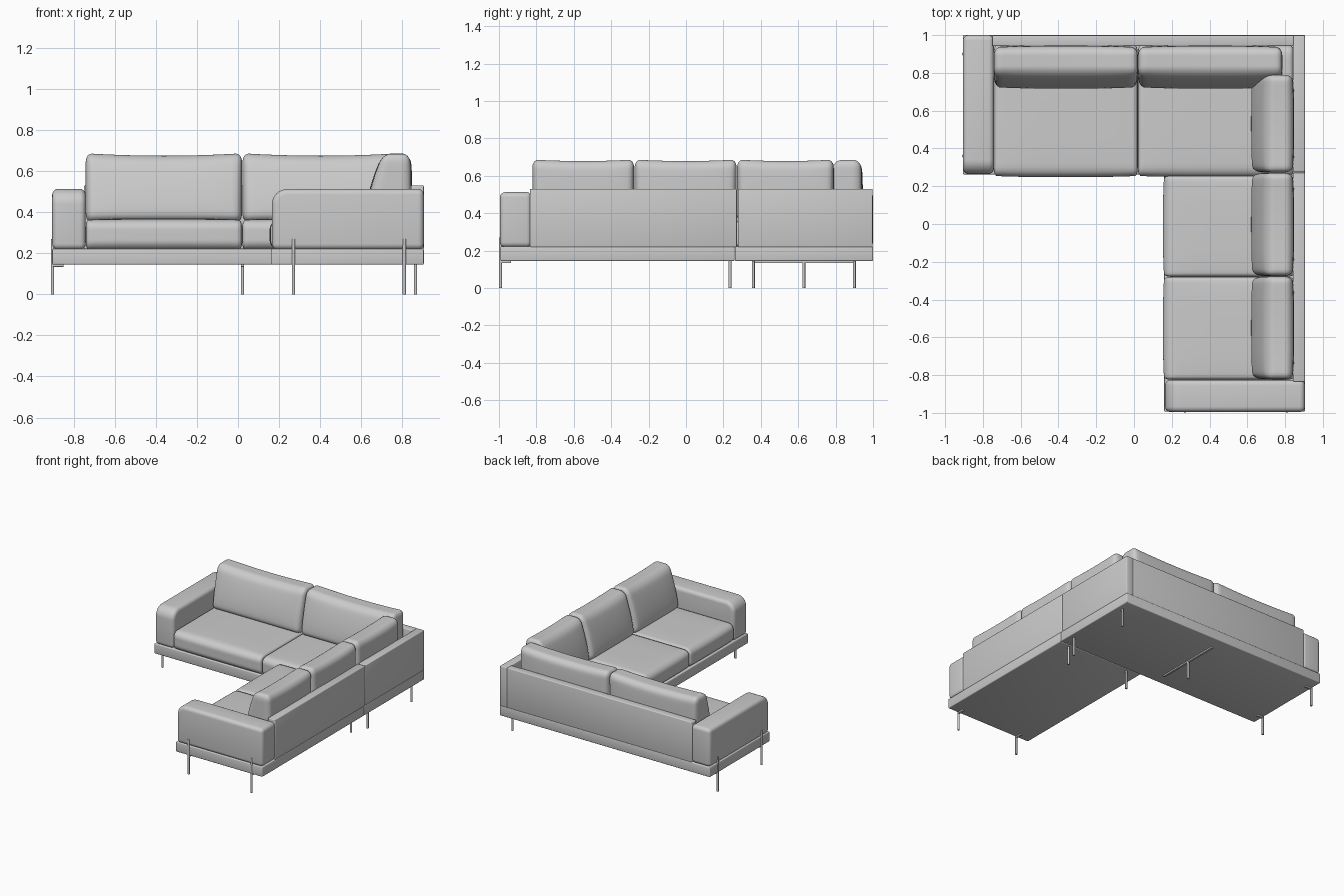
import bpy, bmesh, math
from mathutils import Vector, Matrix

if "Cube" in bpy.data.objects:
    bpy.data.objects.remove(bpy.data.objects["Cube"])


def finish(name, bm, angle=40):
    bmesh.ops.recalc_face_normals(bm, faces=bm.faces)
    me = bpy.data.meshes.new(name)
    bm.to_mesh(me)
    bm.free()
    ob = bpy.data.objects.new(name, me)
    bpy.context.collection.objects.link(ob)
    bpy.ops.object.select_all(action='DESELECT')
    ob.select_set(True)
    bpy.context.view_layer.objects.active = ob
    bpy.ops.object.shade_smooth_by_angle(angle=math.radians(angle))
    return ob


def cube(lo, hi):
    lo, hi = Vector(lo), Vector(hi)
    bm = bmesh.new()
    bmesh.ops.create_cube(bm, size=1)
    for v in bm.verts:
        v.co = Vector([(lo[i] + hi[i]) / 2 + v.co[i] * (hi[i] - lo[i]) for i in range(3)])
    return bm


def box(name, lo, hi, r=0.006):
    bm = cube(lo, hi)
    bmesh.ops.bevel(bm, geom=bm.edges[:], offset=r, segments=3, profile=0.5, affect='EDGES')
    return finish(name, bm)


def cushion(name, lo, hi, r, bulge=(0, 0, 0), lean=0.0, ears=0.0, turn=False):
    """Soft rounded box; turn makes the -y front face -x instead (lo/hi stay in world axes)."""
    lo, hi = Vector(lo), Vector(hi)
    c, h = (lo + hi) / 2, (hi - lo) / 2
    if turn:
        h = Vector((h.y, h.x, h.z))
    bm = bmesh.new()
    bmesh.ops.create_cube(bm, size=2)
    bmesh.ops.subdivide_edges(bm, edges=bm.edges[:], cuts=23, use_grid_fill=True)
    for v in bm.verts:
        t = v.co.copy()
        p = Vector([math.sin(t[i] * math.pi / 2) * h[i] for i in range(3)])
        inner = Vector([max(-(h[i] - r[i]), min(h[i] - r[i], p[i])) for i in range(3)])
        d = Vector([(p[i] - inner[i]) / r[i] for i in range(3)])
        m = max(abs(x) for x in d)
        if m > 1e-6:
            d *= m / d.length
        q = Vector([inner[i] + d[i] * r[i] for i in range(3)])
        u = Vector([q[i] / h[i] for i in range(3)])
        # puff each face outward, raise the corners, slope the front
        for i in range(3):
            a, b = [k for k in range(3) if k != i]
            q[i] += bulge[i] * u[i] * (1 - u[a] ** 4) * (1 - u[b] ** 4)
        if u.z > 0:
            q.z -= ears * (1 - u.x ** 2) * u.z
        f = (u.z + 1) / 2
        q.y = h.y - (h.y - q.y) * (1 - lean * f ** 1.5)
        v.co = q
    rot = Matrix.Rotation(-math.pi / 2, 4, 'Z') if turn else Matrix()
    bm.transform(Matrix.Translation(c) @ rot)
    return finish(name, bm, 60)


def arm(name, lo, hi, axis):
    """Armrest with a large curve at its front top edge; axis is its long axis."""
    bm = cube(lo, hi)
    front = [e for e in bm.edges
             if all(abs(v.co[axis] - lo[axis]) < 1e-5 and abs(v.co.z - hi[2]) < 1e-5 for v in e.verts)]
    bmesh.ops.bevel(bm, geom=front, offset=0.075, segments=8, profile=0.5, affect='EDGES')
    sharp = [e for e in bm.edges if e.calc_face_angle(0) > math.radians(60)]
    bmesh.ops.bevel(bm, geom=sharp, offset=0.028, segments=5, profile=0.5, affect='EDGES',
                    clamp_overlap=True)
    return finish(name, bm)


def leg(name, x, y, top):
    bm = bmesh.new()
    bmesh.ops.create_cone(bm, cap_ends=True, segments=16, radius1=0.008, radius2=0.008, depth=top,
                          matrix=Matrix.Translation((x, y, top / 2)))
    return finish(name, bm)


# plinths of the two modules
box("base_long", (-0.905, 0.262, 0.145), (0.905, 1.0, 0.222))
box("base_side", (0.16, -0.993, 0.145), (0.905, 0.26, 0.222))

# back panels
box("back_panel_rear", (-0.75, 0.942, 0.218), (0.845, 0.998, 0.53))
box("back_panel_corner", (0.842, 0.277, 0.218), (0.905, 0.998, 0.53))
box("back_panel_side", (0.842, -0.835, 0.218), (0.905, 0.272, 0.53))

# armrests
arm("arm_left", (-0.905, 0.265, 0.218), (-0.742, 1.0, 0.513), 1)
arm("arm_front", (0.165, -0.995, 0.218), (0.905, -0.825, 0.513), 0)

# seat cushions
for i, (a, b) in enumerate([(-0.742, 0.02), (0.02, 0.845)]):
    cushion(f"seat_long_{i + 1}", (a, 0.255, 0.218), (b, 0.945, 0.362),
            (0.014, 0.045, 0.045), (0, 0.006, 0.008))
for i, (a, b) in enumerate([(-0.28, 0.256), (-0.825, -0.28)]):
    cushion(f"seat_side_{i + 1}", (0.16, a, 0.218), (0.845, b, 0.362),
            (0.045, 0.014, 0.045), (0.006, 0, 0.008))

# back cushions
for i, (a, b) in enumerate([(-0.742, 0.02), (0.022, 0.785)]):
    cushion(f"back_cushion_long_{i + 1}", (a, 0.722, 0.35), (b, 0.935, 0.687),
            (0.03, 0.06, 0.045), (0, 0.012, 0), lean=0.34, ears=0.012)
for i, (a, b) in enumerate([(0.273, 0.79), (-0.275, 0.271), (-0.822, -0.277)]):
    cushion(f"back_cushion_side_{i + 1}", (0.625, a, 0.35), (0.838, b, 0.687),
            (0.03, 0.06, 0.045), (0, 0.012, 0), lean=0.38, ears=0.008, turn=True)

# tall legs on the armrests, each with a short bracket under the base
for i, y in enumerate((0.36, 0.9)):
    leg(f"left_arm_leg_{i + 1}", -0.903, y, 0.27)
    box(f"left_arm_bracket_{i + 1}", (-0.905, y - 0.008, 0.134), (-0.85, y + 0.008, 0.146), 0.001)
    leg(f"right_leg_{i + 1}", 0.865, y, 0.146)
for i, x in enumerate((0.27, 0.81)):
    leg(f"front_arm_leg_{i + 1}", x, -0.992, 0.27)
    box(f"front_arm_bracket_{i + 1}", (x - 0.008, -0.994, 0.134), (x + 0.008, -0.935, 0.146), 0.001)
    leg(f"inner_leg_{i + 1}", x, 0.235, 0.146)

# centre support
leg("centre_leg", 0.022, 0.63, 0.146)
box("centre_bar", (0.014, 0.36, 0.134), (0.03, 0.9, 0.146), 0.001)
